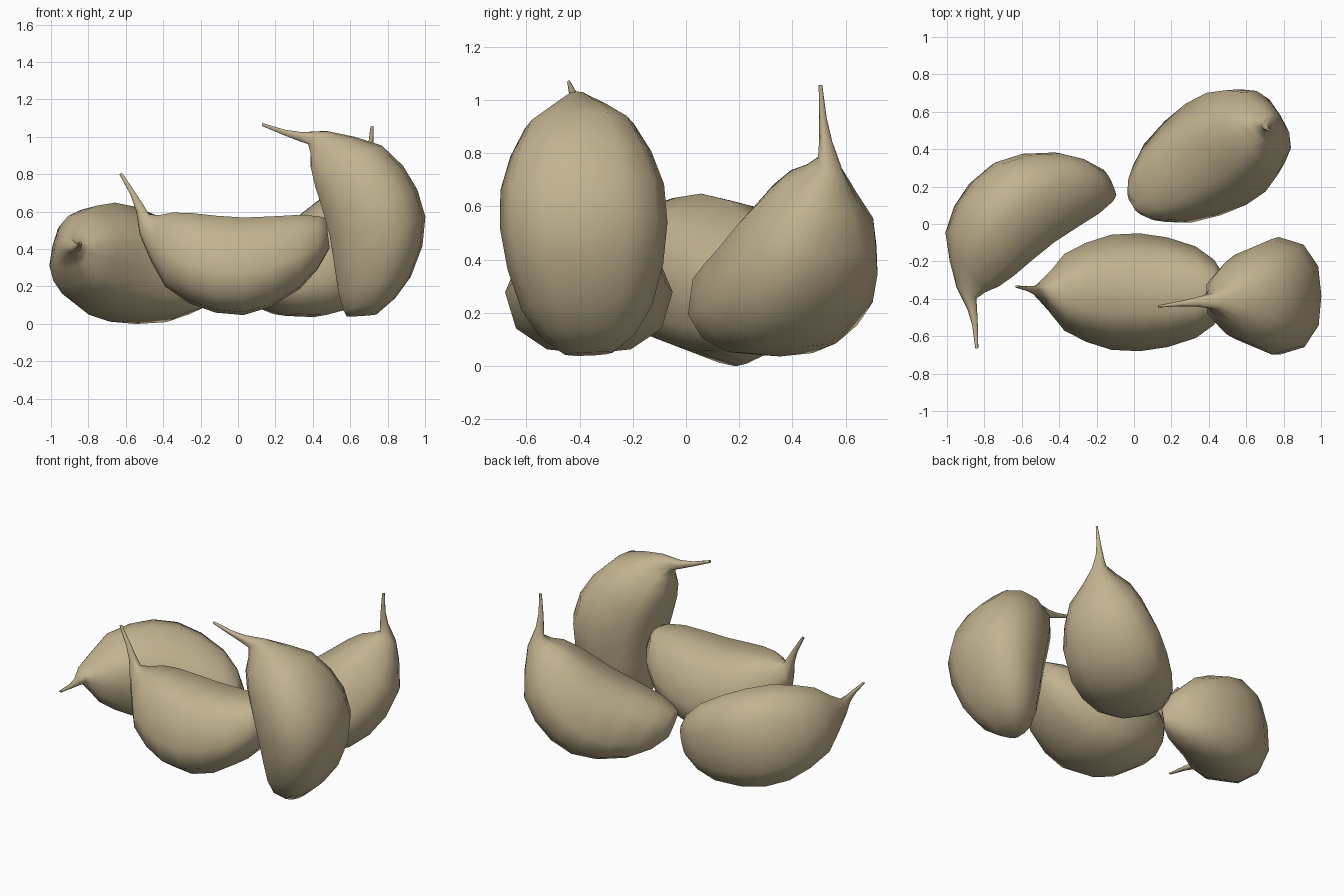
import bpy, bmesh, math
from mathutils import Vector

if "Cube" in bpy.data.objects:
    bpy.data.objects.remove(bpy.data.objects["Cube"])

skin = bpy.data.materials.new("clove_tan")
skin.diffuse_color = (0.54, 0.45, 0.28, 1)
skin.use_nodes = True
skin.node_tree.nodes["Principled BSDF"].inputs["Base Color"].default_value = skin.diffuse_color

# Half cross-section: (width fraction, depth fraction) from inner ridge to belly
HALF = [(0, .01), (.38, .005), (.73, .175), (1, .56), (.87, .82), (.5, .97), (0, 1)]
SECTION = HALF + [(-w, d) for w, d in HALF[-2:0:-1]]

# Rings, root to stem tip: ridge (s, d), belly (s, d), half width, sideways shift
RINGS = [
    (.46, 0, .48, .16, .09, 0),
    (.42, -.012, .415, .274, .175, 0),
    (.32, -.02, .32, .378, .245, 0),
    (.17, -.012, .17, .472, .293, 0),
    (.02, -.006, .02, .518, .315, 0),
    (-.13, -.016, -.13, .505, .308, 0),
    (-.26, -.03, -.27, .455, .265, 0),
    (-.36, -.032, -.40, .365, .205, 0),
    (-.43, -.018, -.475, .23, .115, 0),
    (-.485, -.02, -.535, .09, .045, .005),
    (-.515, -.07, -.555, -.04, .024, .01),
    (-.56, -.14, -.585, -.125, .014, .018),
    (-.63, -.242, -.645, -.236, .006, .03),
]


def clove(name, mid, axis, belly):
    """Loft one clove: axis runs from stem to root, belly is the rounded side."""
    r = Vector(axis).normalized()
    w = r.cross(Vector(belly)).normalized()
    n = w.cross(r)
    mid = Vector(mid)
    bm = bmesh.new()
    rings = []
    for s0, d0, s1, d1, half, shift in RINGS:
        rings.append([bm.verts.new(mid + r * (s0 + (s1 - s0) * f)
                                   + n * (d0 + (d1 - d0) * f)
                                   + w * (half * a + shift)) for a, f in SECTION])
    k = len(SECTION)
    for a, b in zip(rings, rings[1:]):
        for i in range(k):
            j = (i + 1) % k
            bm.faces.new((a[i], a[j], b[j], b[i]))
    bm.faces.new(rings[0])
    bm.faces.new(rings[-1])
    bmesh.ops.recalc_face_normals(bm, faces=bm.faces)
    me = bpy.data.meshes.new(name)
    bm.to_mesh(me)
    bm.free()
    me.materials.append(skin)
    ob = bpy.data.objects.new(name, me)
    bpy.context.collection.objects.link(ob)
    bpy.ops.object.select_all(action='DESELECT')
    ob.select_set(True)
    bpy.context.view_layer.objects.active = ob
    bpy.ops.object.shade_smooth_by_angle(angle=math.radians(60))


# Four cloves in a loose pile
clove("front_clove", (.01, -.365, .565), (1, 0, 0), (0, 0, -1))
clove("left_clove", (-.47, -.11, .295), (.81, .57, -.21), (-.57, .81, .10))
c, s = math.cos(math.radians(30)), math.sin(math.radians(30))
clove("back_clove", (.33, .308, .53), (-.857 * c, -.515 * c, -s), (.857 * s, .515 * s, -c))
clove("right_clove", (.49, -.385, .49), (.198, .04, -.98), (.98, 0, .198))
